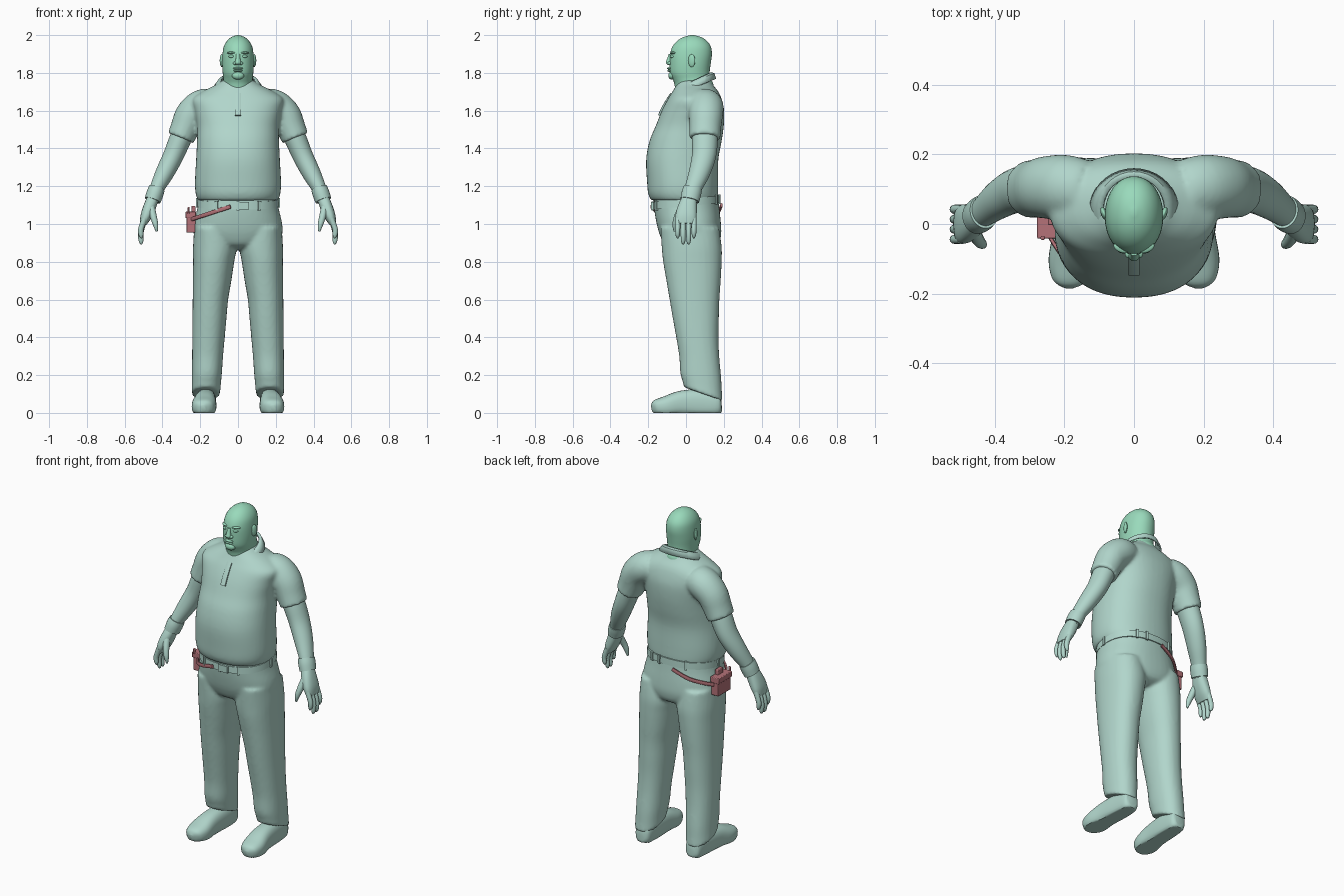
import bpy, bmesh, math
from mathutils import Vector, Matrix


def material(name, rgb):
    m = bpy.data.materials.new(name)
    m.diffuse_color = (*rgb, 1)
    return m


CLOTH = material("pale teal", (0.44, 0.67, 0.60))
SKIN = material("soft green", (0.32, 0.70, 0.50))
RED = material("dusty red", (0.46, 0.17, 0.19))


def spline(rings, k):
    """Catmull-Rom through rings of (x, y, z, r1, r2, tilt)."""
    p = [tuple(r) + (0,) * (6 - len(r)) for r in rings]
    out = []
    for i in range(len(p) - 1):
        a, b, c, d = p[max(i - 1, 0)], p[i], p[i + 1], p[min(i + 2, len(p) - 1)]
        for j in range(k):
            t = j / k
            out.append([0.5 * (2 * q + (r - o) * t + (2 * o - 5 * q + 4 * r - s) * t * t
                               + (3 * q - o - 3 * r + s) * t ** 3)
                        for o, q, r, s in zip(a, b, c, d)])
    return out + [list(p[-1])]


def loft(bm, rings, ref=None, n=32, e=2.0, k=4, side=1, floor=False):
    """Skin superellipse rings; ref=None keeps them level, else square to the path."""
    rings = spline(rings, k)
    pts = [Vector(r[:3]) for r in rings]
    loops = []
    for i, r in enumerate(rings):
        u, v = Vector((1, 0, 0)), Vector((0, 1, 0))
        if ref:
            t = (pts[min(i + 1, len(pts) - 1)] - pts[max(i - 1, 0)]).normalized()
            v = (Vector(ref) - t * t.dot(Vector(ref))).normalized()
            u = v.cross(t)
        loop = []
        for j in range(n):
            a = math.tau * j / n
            c, s = math.cos(a), math.sin(a)
            q = pts[i] + u * r[3] * math.copysign(abs(c) ** (2 / e), c)
            w = r[4] * math.copysign(abs(s) ** (2 / e), s)
            q = q + v * w
            q.z += r[5] * w
            if floor:
                q.z = max(q.z, 0)
            loop.append(bm.verts.new((q.x * side, q.y, q.z)))
        loops.append(loop)
    for a, b in zip(loops, loops[1:]):
        for j in range(n):
            bm.faces.new((a[j], a[(j + 1) % n], b[(j + 1) % n], b[j]))
    bm.faces.new(loops[0])
    bm.faces.new(loops[-1])


def ball(bm, loc, size, rot=0):
    mat = Matrix.Translation(loc) @ Matrix.Rotation(rot, 4, 'Z') @ Matrix.Diagonal((*size, 1))
    bmesh.ops.create_uvsphere(bm, u_segments=20, v_segments=12, radius=1, matrix=mat)


def box(bm, loc, size, rot=0):
    mat = Matrix.Translation(loc) @ Matrix.Rotation(rot, 4, 'Z') @ Matrix.Diagonal((*size, 1))
    bmesh.ops.create_cube(bm, size=1, matrix=mat)


def finish(bm, name, mat, blend=0, thick=0, bevel=0):
    bmesh.ops.recalc_face_normals(bm, faces=bm.faces)
    me = bpy.data.meshes.new(name)
    bm.to_mesh(me)
    bm.free()
    me.materials.append(mat)
    for f in me.polygons:
        f.use_smooth = True
    me.set_sharp_from_angle(angle=math.radians(40))
    ob = bpy.data.objects.new(name, me)
    bpy.context.collection.objects.link(ob)
    if blend:  # fuse overlapping lofts into one soft skin
        m = ob.modifiers.new("fuse", 'REMESH')
        m.mode, m.voxel_size, m.use_smooth_shade = 'VOXEL', 0.01, True
        m = ob.modifiers.new("soften", 'SMOOTH')
        m.factor, m.iterations = 0.5, blend
    if thick:
        m = ob.modifiers.new("thickness", 'SOLIDIFY')
        m.thickness, m.offset = thick, 0
    if bevel:
        m = ob.modifiers.new("bevel", 'BEVEL')
        m.width, m.segments = bevel, 2
    return ob


# Shirt: torso with two sleeves
bm = bmesh.new()
loft(bm, [(0, -.008, 1.125, .212, .176), (0, -.015, 1.16, .224, .185), (0, -.018, 1.22, .228, .188),
          (0, -.02, 1.34, .222, .191), (0, -.002, 1.44, .217, .191), (0, .02, 1.52, .217, .18),
          (0, .037, 1.60, .232, .165), (0, .046, 1.66, .242, .143), (0, .05, 1.70, .19, .122),
          (0, .046, 1.735, .122, .098), (0, .046, 1.76, .085, .085)], n=48, e=2.25)
for s in (1, -1):
    loft(bm, [(.15, .095, 1.635, .085, .09), (.2, .105, 1.62, .088, .094), (.25, .105, 1.575, .084, .09),
              (.28, .102, 1.51, .077, .084), (.303, .1, 1.455, .073, .082)], ref=(0, 1, 0), side=s)
finish(bm, "shirt", CLOTH, blend=5)

# Shirt placket
bm = bmesh.new()
loft(bm, [(0, -.078, 1.69, .016, .006), (0, -.113, 1.635, .016, .006), (0, -.143, 1.575, .016, .006)],
     ref=(0, 1, 0), n=12, e=6)
finish(bm, "placket", CLOTH)

# Folded collar, open at the front
bm = bmesh.new()
rows = []
for i in range(33):
    a = math.radians(-156 + 312 * i / 32)
    c, s = math.cos(a), math.sin(a)
    wide = max(-1, min(1, 1.7 * s)) if c < 0 else s
    rows.append([bm.verts.new(p) for p in (
        (.088 * s, .042 + .092 * c, 1.757 + .043 * c),
        (.104 * s, .042 + .105 * c, 1.752 + .043 * c),
        (.125 * wide, .04 + .116 * c, 1.722 + .045 * c))])
for a, b in zip(rows, rows[1:]):
    for j in range(2):
        bm.faces.new((a[j], a[j + 1], b[j + 1], b[j]))
finish(bm, "collar", CLOTH, thick=.009)

# Trousers: hips and two legs
bm = bmesh.new()
loft(bm, [(0, 0, 1.14, .208, .172), (0, .004, 1.08, .216, .173), (0, .015, 1.0, .234, .17),
          (0, .024, .94, .23, .162), (0, .03, .89, .17, .14), (0, .035, .865, .06, .09)], n=48, e=2.3)
for s in (1, -1):
    loft(bm, [(.13, .02, .98, .102, .155), (.123, .03, .88, .115, .159), (.129, .034, .8, .109, .155),
              (.137, .04, .7, .102, .144), (.146, .045, .6, .094, .132), (.151, .052, .5, .09, .122),
              (.156, .06, .4, .086, .112), (.161, .07, .3, .082, .106), (.165, .078, .2, .079, .108, -.1),
              (.168, .086, .14, .076, .104, -.25), (.17, .092, .1, .075, .102, -.35)], e=2.2, side=s)
finish(bm, "trousers", CLOTH, blend=4)

# Shoes
for s, tag in ((1, "left"), (-1, "right")):
    bm = bmesh.new()
    loft(bm, [(.167, .188, .045, .025, .03), (.167, .17, .045, .047, .06), (.169, .08, .05, .054, .075),
              (.174, -.02, .05, .058, .068), (.18, -.1, .035, .065, .056), (.184, -.15, .03, .055, .044),
              (.185, -.172, .026, .036, .032), (.185, -.183, .024, .012, .016)],
         ref=(0, 0, 1), e=2.5, side=s, floor=True)
    finish(bm, tag + "_shoe", CLOTH)

    # Arm, wrist cuff and hand
    bm = bmesh.new()
    loft(bm, [(.27, .1, 1.52, .058, .068), (.305, .1, 1.45, .058, .068), (.343, .095, 1.36, .054, .064),
              (.388, .07, 1.27, .049, .056), (.433, .035, 1.18, .037, .044), (.452, .02, 1.12, .033, .04)],
         ref=(0, 1, 0), side=s)
    finish(bm, tag + "_arm", CLOTH)
    bm = bmesh.new()
    loft(bm, [(.43, .036, 1.188, .043, .05), (.44, .028, 1.16, .045, .052), (.452, .02, 1.125, .043, .05)],
         ref=(0, 1, 0), side=s)
    finish(bm, tag + "_cuff", CLOTH)
    bm = bmesh.new()
    loft(bm, [(.449, .02, 1.14, .031, .038), (.468, .008, 1.09, .033, .05), (.488, .0, 1.04, .029, .056),
              (.502, -.002, 1.0, .018, .05)], ref=(0, 1, 0), e=2.4, side=s)
    for y, tip in ((-.044, .925), (-.015, .893), (.014, .893), (.042, .925)):
        mid = (1.02 + tip) / 2
        loft(bm, [(.494, y, 1.03, .015, .014), (.514, y, mid, .0145, .0135),
                  (.513, y, tip + .015, .012, .011), (.509, y, tip, .004, .004)],
             ref=(0, 1, 0), n=12, side=s)
    loft(bm, [(.46, -.02, 1.09, .02, .02), (.448, -.045, 1.04, .018, .018), (.436, -.058, .995, .014, .014),
              (.43, -.06, .96, .005, .005)], ref=(0, 1, 0), n=12, side=s)
    finish(bm, tag + "_hand", CLOTH)

# Head and neck
bm = bmesh.new()
loft(bm, [(0, .045, 1.68, .08, .1), (0, .042, 1.74, .08, .103), (0, .028, 1.77, .078, .101),
          (0, .02, 1.80, .081, .105), (0, .022, 1.85, .084, .109), (0, .026, 1.90, .082, .111),
          (0, .03, 1.94, .075, .101), (0, .032, 1.97, .058, .078), (0, .033, 1.99, .034, .046),
          (0, .033, 2.0, .006, .008)], n=40, e=2.1)
finish(bm, "head", SKIN)

# Face: nose, brow, eyes, lips, chin and ears
bm = bmesh.new()
loft(bm, [(0, -.083, 1.90, .01, .008), (0, -.088, 1.875, .012, .012), (0, -.092, 1.853, .016, .015),
          (0, -.086, 1.842, .012, .01)], n=16)
ball(bm, (0, -.074, 1.786), (.032, .02, .022))
ball(bm, (0, -.086, 1.824), (.026, .014, .007))
ball(bm, (0, -.085, 1.812), (.024, .014, .007))
for s in (1, -1):
    ball(bm, (.016 * s, -.086, 1.851), (.01, .012, .009))
    ball(bm, (.034 * s, -.072, 1.887), (.016, .012, .008), s * .35)
    ball(bm, (.036 * s, -.069, 1.906), (.024, .013, .007), s * .4)
    ball(bm, (.086 * s, .03, 1.865), (.009, .02, .034), -s * .35)
finish(bm, "face_features", SKIN)

# Belt with loops and buckle
bm = bmesh.new()
loft(bm, [(0, .002, 1.094, .216, .178, .1), (0, .002, 1.133, .214, .177, .1)], n=48, e=2.3, k=1)
finish(bm, "belt", CLOTH)
bm = bmesh.new()
for deg in (62, 78, 118, 180, 242, 270, 298, 0):
    a = math.radians(deg)
    c, s = math.cos(a), math.sin(a)
    x = .216 * math.copysign(abs(c) ** .87, c)
    y = .002 + .178 * math.copysign(abs(s) ** .87, s)
    box(bm, (x, y, 1.113 + .1 * y), (.012, .014, .05), a)
box(bm, (.03, -.179, 1.097), (.055, .012, .04))
finish(bm, "belt_loops", CLOTH)

# Hip pouch with flap and belt clip
bm = bmesh.new()
box(bm, (-.249, .022, 1.005), (.048, .12, .1))
box(bm, (-.25, .022, 1.048), (.056, .128, .035))
box(bm, (-.236, .022, 1.075), (.022, .05, .04))
box(bm, (-.262, -.04, 1.072), (.012, .012, .035))
finish(bm, "pouch", RED, bevel=.004)

# Pouch straps, front and back
for tag, path in (("front", [(-.04, -.183, 1.092), (-.13, -.15, 1.063), (-.2, -.098, 1.04), (-.246, -.03, 1.025)]),
                  ("back", [(-.04, .188, 1.1), (-.13, .168, 1.06), (-.2, .118, 1.032), (-.246, .07, 1.015)])):
    bm = bmesh.new()
    loft(bm, [(*p, .006, .011) for p in path], ref=(0, 0, 1), n=12, e=3)
    finish(bm, tag + "_strap", RED)
